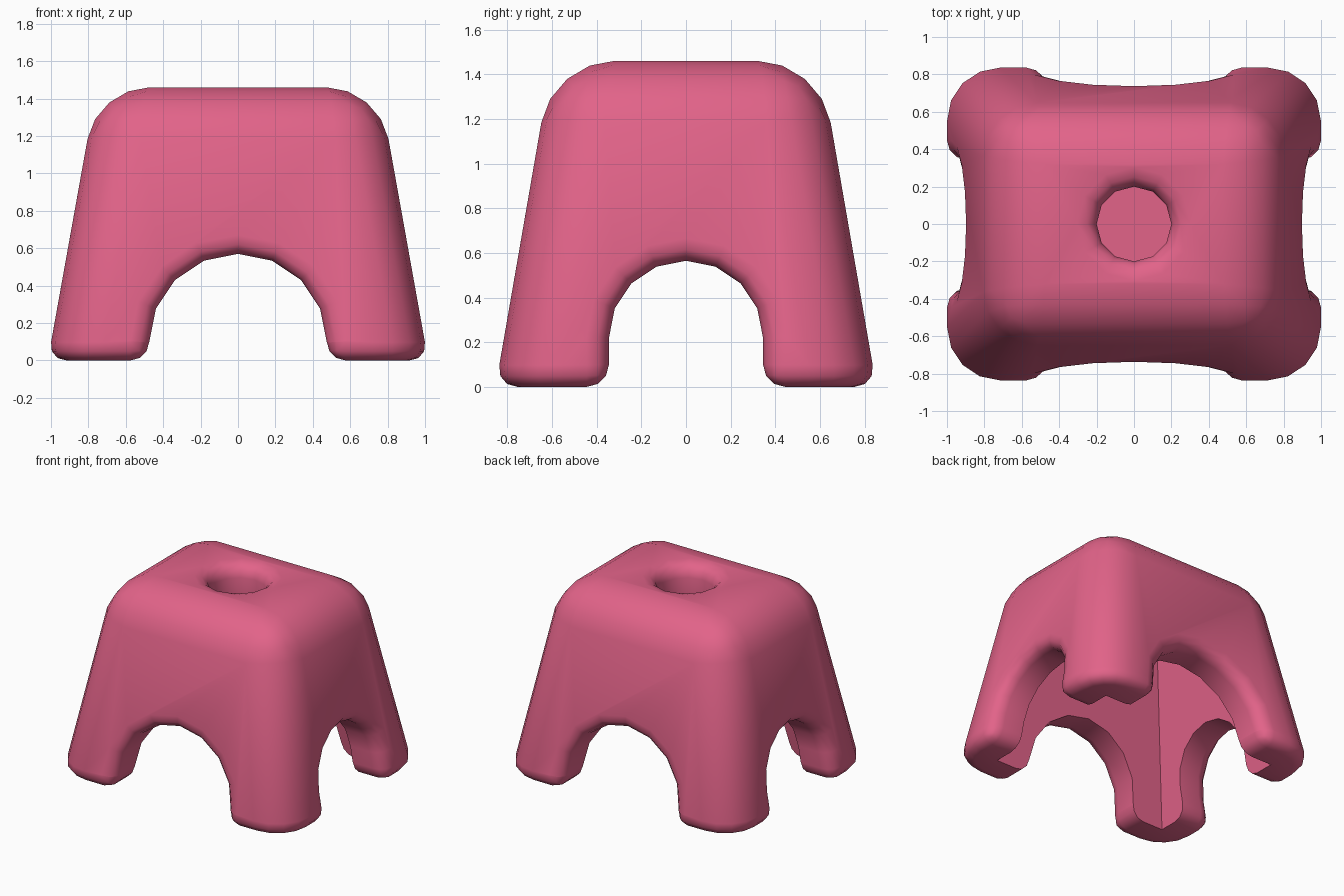
import bpy, bmesh, math

if "Cube" in bpy.data.objects:
    bpy.data.objects.remove(bpy.data.objects["Cube"])

pink = bpy.data.materials.new("pink plastic")
pink.diffuse_color = (0.76, 0.125, 0.25, 1)
pink.use_nodes = True
pink.node_tree.nodes["Principled BSDF"].inputs["Base Color"].default_value = pink.diffuse_color


def add_object(name, bm, helper=False):
    bmesh.ops.recalc_face_normals(bm, faces=bm.faces)
    me = bpy.data.meshes.new(name)
    bm.to_mesh(me)
    bm.free()
    ob = bpy.data.objects.new(name, me)
    bpy.context.collection.objects.link(ob)
    if helper:
        ob.hide_render = True
    else:
        me.materials.append(pink)
    return ob


def frustum(z0, x0, y0, z1, x1, y1):
    """Tapered box given by half sizes at two heights."""
    bm = bmesh.new()
    rings = [[bm.verts.new((sx * x, sy * y, z)) for sx, sy in ((-1, -1), (1, -1), (1, 1), (-1, 1))]
             for z, x, y in ((z0, x0, y0), (z1, x1, y1))]
    a, b = rings
    bm.faces.new(a)
    bm.faces.new(b)
    for i in range(4):
        j = (i + 1) % 4
        bm.faces.new((a[i], a[j], b[j], b[i]))
    return bm


def prism(points, offset):
    """Extrude a loop of 3D points along an offset."""
    bm = bmesh.new()
    a = [bm.verts.new(p) for p in points]
    b = [bm.verts.new([c + d for c, d in zip(p, offset)]) for p in points]
    bm.faces.new(a)
    bm.faces.new(b)
    for i in range(len(a)):
        j = (i + 1) % len(a)
        bm.faces.new((a[i], a[j], b[j], b[i]))
    return bm


def arch(r, zc):
    """Half circle on straight legs, as (across, height) points."""
    pts = [(r * math.cos(math.pi * i / 8), zc + r * math.sin(math.pi * i / 8)) for i in range(9)]
    return [(r, -0.3)] + pts + [(-r, -0.3)]


def cut(ob, cutter):
    mod = ob.modifiers.new("cut", 'BOOLEAN')
    mod.operation = 'DIFFERENCE'
    mod.solver = 'EXACT'
    mod.object = cutter
    bpy.context.view_layer.objects.active = ob
    bpy.ops.object.modifier_apply(modifier=mod.name)
    bpy.data.objects.remove(cutter)


# Body: tapered block with large rounded top and corners
bm = frustum(0, 1.017, 0.853, 1.46, 0.755, 0.60)
edges = [e for e in bm.edges if max(v.co.z for v in e.verts) > 1]
bmesh.ops.bevel(bm, geom=edges, offset=0.28, segments=4, profile=0.5,
                affect='EDGES', clamp_overlap=False)
stool = add_object("stool_body", bm)

# Arches through front/back and both sides, and the round grip hole
cut(stool, add_object("front_arch_cutter",
                      prism([(u, -2, z) for u, z in arch(0.475, 0.095)], (0, 4, 0)), True))
cut(stool, add_object("side_arch_cutter",
                      prism([(-2, u, z) for u, z in arch(0.345, 0.22)], (4, 0, 0)), True))
circle = [(0.2 * math.cos(math.tau * i / 12), 0.2 * math.sin(math.tau * i / 12), 1.235) for i in range(12)]
cut(stool, add_object("hole_cutter", prism(circle, (0, 0, 1)), True))

# Soft rims on the arches, the feet and the hole
bm = bmesh.new()
bm.from_mesh(stool.data)
bmesh.ops.remove_doubles(bm, verts=bm.verts, dist=1e-4)


def is_rim(e):
    if len(e.link_faces) != 2 or e.calc_face_angle(0) < math.radians(40):
        return False
    mid = (e.verts[0].co + e.verts[1].co) / 2
    if mid.z > 1:
        return mid.z > 1.4
    on_outside = abs(mid.x) > 0.7 or abs(mid.y) > 0.55
    return mid.z < 0.001 or on_outside


bmesh.ops.bevel(bm, geom=[e for e in bm.edges if is_rim(e)], offset=0.1, segments=3,
                profile=0.5, affect='EDGES', clamp_overlap=False)
bm.to_mesh(stool.data)
bm.free()

# Hollow underside with sharp inner corners
cut(stool, add_object("hollow_cutter", frustum(-0.2, 0.786, 0.625, 1.21, 0.533, 0.381), True))

bpy.ops.object.select_all(action='DESELECT')
stool.select_set(True)
bpy.context.view_layer.objects.active = stool
bpy.ops.object.shade_smooth_by_angle(angle=math.radians(40))
